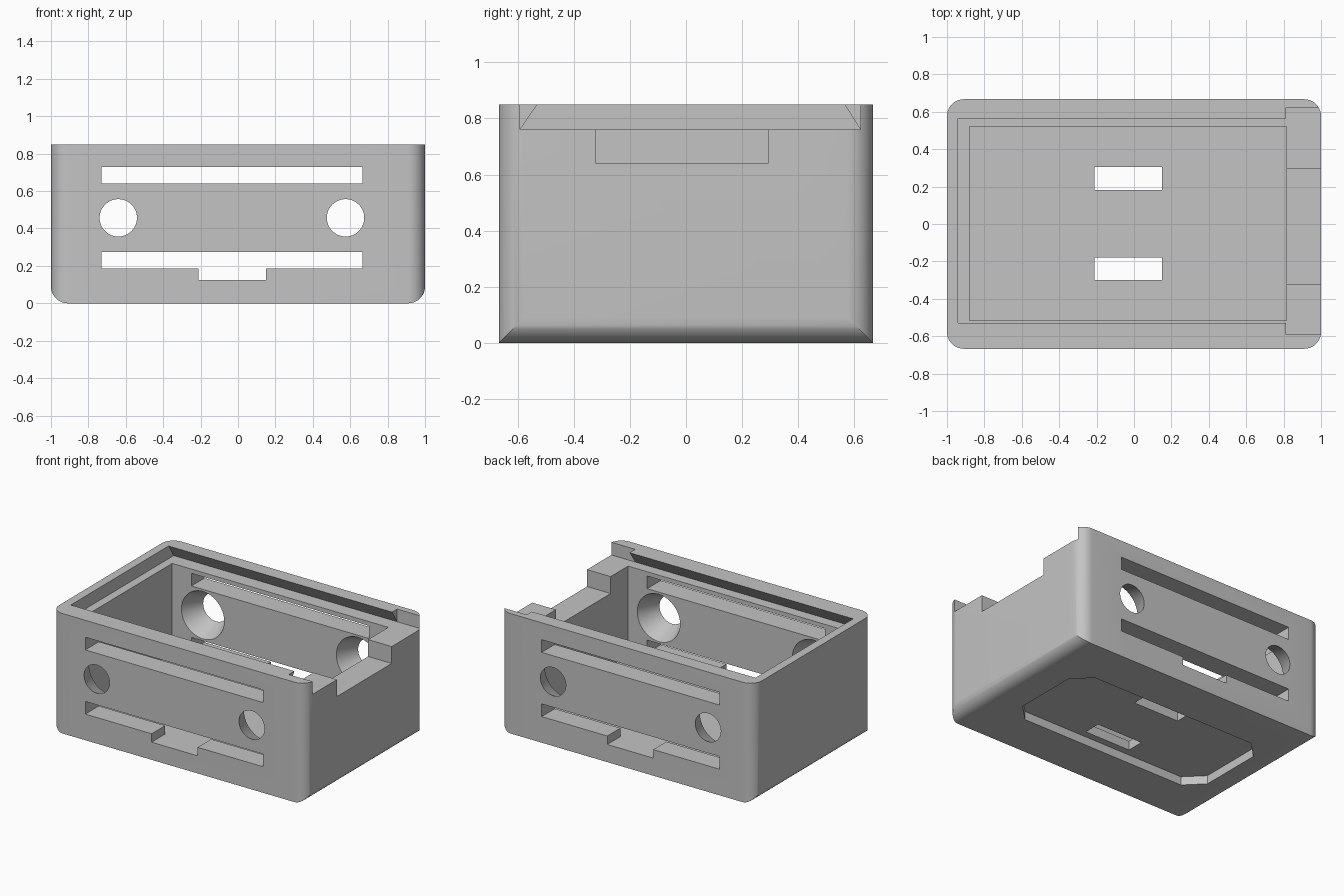
import bpy, bmesh, math
from mathutils import Matrix

old = bpy.data.objects.get("Cube")
if old:
    bpy.data.objects.remove(old, do_unlink=True)

grey = bpy.data.materials.new("plain grey")
grey.use_nodes = True
grey.diffuse_color = (0.55, 0.55, 0.55, 1)
grey.node_tree.nodes["Principled BSDF"].inputs["Base Color"].default_value = (0.55, 0.55, 0.55, 1)

# Axis maps turn a 2D profile plus a depth into a 3D point
ALONG = {
    "x": lambda u, v, d: (d, u, v),
    "y": lambda u, v, d: (u, d, v),
    "z": lambda u, v, d: (u, v, d),
}


def add_object(name, bm):
    bmesh.ops.recalc_face_normals(bm, faces=bm.faces)
    mesh = bpy.data.meshes.new(name)
    bm.to_mesh(mesh)
    bm.free()
    mesh.materials.append(grey)
    obj = bpy.data.objects.new(name, mesh)
    bpy.context.collection.objects.link(obj)
    return obj


def prism(name, profile, axis, start, end):
    """Extrude a 2D profile along an axis."""
    bm = bmesh.new()
    rings = [[bm.verts.new(ALONG[axis](u, v, d)) for u, v in profile] for d in (start, end)]
    for ring in rings:
        bm.faces.new(ring)
    n = len(profile)
    for i in range(n):
        j = (i + 1) % n
        bm.faces.new((rings[0][i], rings[0][j], rings[1][j], rings[1][i]))
    return add_object(name, bm)


def box(name, x0, x1, y0, y1, z0, z1):
    return prism(name, [(x0, y0), (x1, y0), (x1, y1), (x0, y1)], "z", z0, z1)


def corner_arc(cx, cy, r, start, steps=10):
    angles = [math.radians(start + 90 * i / steps) for i in range(steps + 1)]
    return [(cx + r * math.cos(a), cy + r * math.sin(a)) for a in angles]


def combine(target, tool, operation="DIFFERENCE"):
    mod = target.modifiers.new(operation.lower(), "BOOLEAN")
    mod.operation = operation
    mod.solver = "EXACT"
    mod.object = tool
    bpy.context.view_layer.objects.active = target
    bpy.ops.object.modifier_apply(modifier=mod.name)
    bpy.data.objects.remove(tool, do_unlink=True)


# Outer shell: rounded upright corners, rounded lower end edges
W, D, H, R = 1.0, 0.667, 0.85, 0.09
footprint = (corner_arc(W - R, D - R, R, 0) + corner_arc(R - W, D - R, R, 90)
             + corner_arc(R - W, R - D, R, 180) + corner_arc(W - R, R - D, R, 270))
case = prism("case_body", footprint, "z", 0, H)
side_shape = [(W, 1), (-W - 0.1, 1), (-W - 0.1, R)]
side_shape = ([(W, 1), (-W, 1)] + corner_arc(R - W, R, R, 180) + corner_arc(W - R, R, R, 270))
combine(case, prism("end_rounding", side_shape, "y", -1, 1), "INTERSECT")

# Main cavity
combine(case, box("cavity", -0.88, 0.815, -0.515, 0.52, 0.125, 1))

# Undercut lid track, open at the right end
track = [(-0.592, 0.76), (0.622, 0.76), (0.565, H), (0.565, 0.9), (-0.53, 0.9), (-0.53, H)]
combine(case, prism("lid_track", track, "x", -0.94, 0.9))
combine(case, box("lid_entry", 0.813, 1.2, -0.592, 0.622, 0.76, 1))
combine(case, box("thumb_notch", 0.8, 1.2, -0.32, 0.293, 0.64, 1))

# Vent slots through front and back walls, with a strap notch below
for z0, z1 in ((0.64, 0.73), (0.185, 0.275)):
    combine(case, box("vent_slot", -0.73, 0.665, -1, 1, z0, z1))
for y0, y1 in ((-1, -0.5), (0.5, 1)):
    combine(case, box("strap_notch", -0.21, 0.15, y0, y1, 0.125, 0.22))

# Cone-shaped screw holes, wide on the inside
for x in (-0.64, 0.575):
    for side, inner, outer in ((-1, 0.515, D), (1, 0.52, D)):
        bm = bmesh.new()
        depth = outer - inner
        slope = 0.068 / depth
        extra = 0.02
        bmesh.ops.create_cone(bm, cap_ends=True, segments=48,
                              radius1=0.168 + slope * extra, radius2=0.1 - slope * extra,
                              depth=depth + 2 * extra)
        turn = Matrix.Rotation(math.radians(-90 * side), 4, "X")
        place = Matrix.Translation((x, side * (inner + outer) / 2, 0.457))
        bmesh.ops.transform(bm, matrix=place @ turn, verts=bm.verts)
        combine(case, add_object("screw_hole", bm))

# Chamfered recess under the floor
x0, x1, y0, y1, c = -0.805, 0.735, -0.35, 0.345, 0.12
octagon = [(x0 + c, y0), (x1 - c, y0), (x1, y0 + c), (x1, y1 - c),
           (x1 - c, y1), (x0 + c, y1), (x0, y1 - c), (x0, y0 + c)]
combine(case, prism("base_recess", octagon, "z", -0.1, 0.06))

# Strap slots through the floor
for y0, y1 in ((-0.3, -0.178), (0.183, 0.305)):
    combine(case, box("floor_slot", -0.21, 0.15, y0, y1, -0.1, 0.3))

# Smooth the rounds, keep edges sharp
bpy.ops.object.select_all(action="DESELECT")
case.select_set(True)
bpy.context.view_layer.objects.active = case
bpy.ops.object.shade_smooth_by_angle(angle=math.radians(30))
